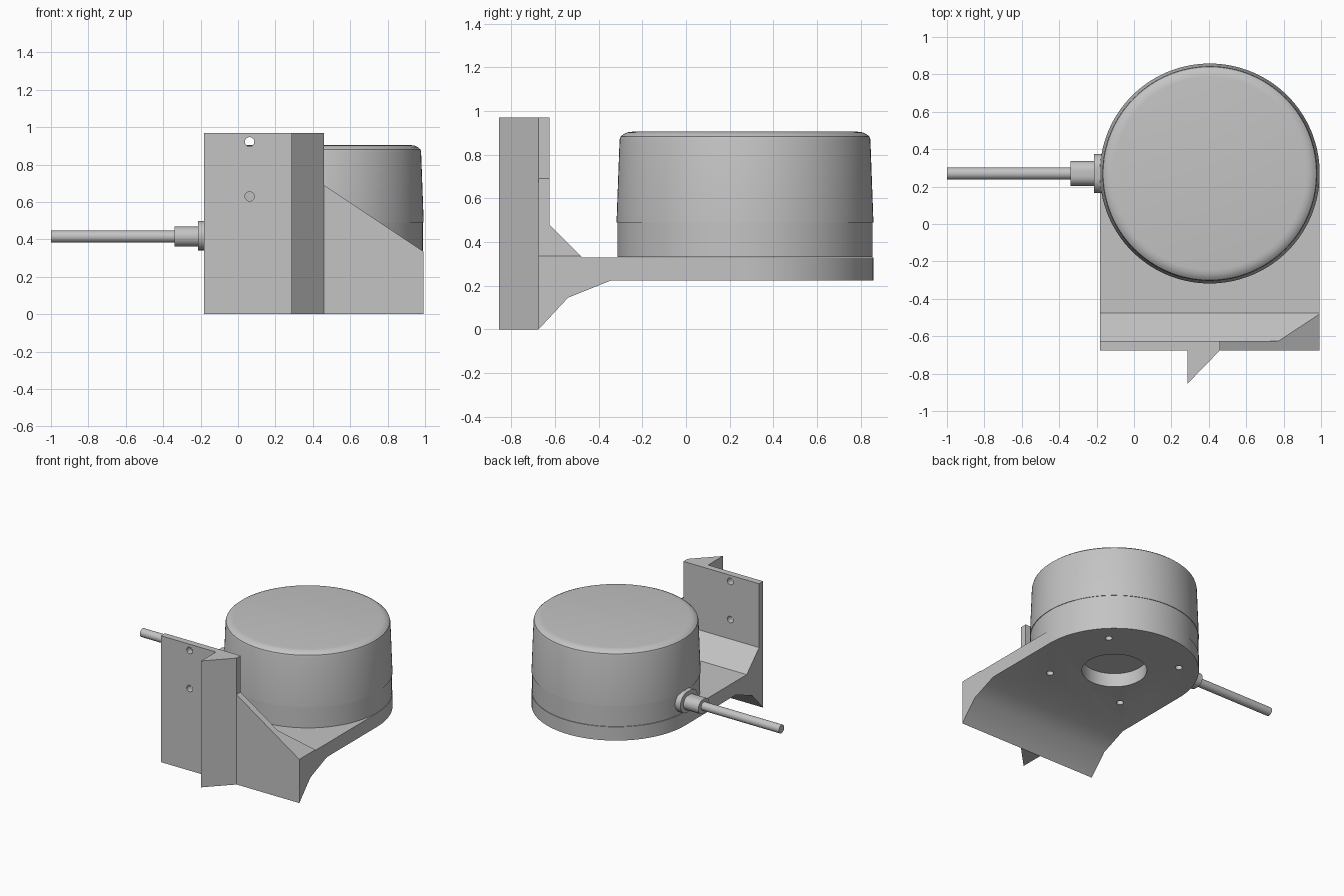
import bpy
import bmesh
from math import sin, cos, pi, radians
from mathutils import Matrix, Vector

if "Cube" in bpy.data.objects:
    bpy.data.objects.remove(bpy.data.objects["Cube"], do_unlink=True)

grey = bpy.data.materials.new("light grey")
grey.use_nodes = True
grey.diffuse_color = (0.55, 0.55, 0.55, 1)
grey.node_tree.nodes["Principled BSDF"].inputs["Base Color"].default_value = (0.55, 0.55, 0.55, 1)

CX, CY = 0.405, 0.27      # axis of the round housing
R = 0.588                 # radius of the plate end


def new_object(name, bm):
    bmesh.ops.recalc_face_normals(bm, faces=bm.faces)
    mesh = bpy.data.meshes.new(name)
    bm.to_mesh(mesh)
    bm.free()
    mesh.materials.append(grey)
    obj = bpy.data.objects.new(name, mesh)
    bpy.context.collection.objects.link(obj)
    return obj


def prism(name, outline, axis, start, end):
    """Extrude a closed outline of the two other axes along the given axis."""
    def place(a, b, c):
        return {"x": (c, a, b), "y": (a, c, b), "z": (a, b, c)}[axis]
    bm = bmesh.new()
    face = bm.faces.new([bm.verts.new(place(a, b, start)) for a, b in outline])
    moved = bmesh.ops.extrude_face_region(bm, geom=[face])
    verts = [v for v in moved["geom"] if isinstance(v, bmesh.types.BMVert)]
    shift = Vector(place(0, 0, end - start))
    bmesh.ops.translate(bm, verts=verts, vec=shift)
    return new_object(name, bm)


def arc(cx, cy, r, a0, a1, n):
    return [(cx + r * cos(a0 + (a1 - a0) * i / n), cy + r * sin(a0 + (a1 - a0) * i / n))
            for i in range(n + 1)]


def circle(cx, cy, r, n=32):
    return arc(cx, cy, r, 0, 2 * pi, n)[:-1]


def lathe(name, profile, steps=128):
    bm = bmesh.new()
    verts = [bm.verts.new((r, 0, z)) for r, z in profile]
    edges = [bm.edges.new(pair) for pair in zip(verts, verts[1:])]
    bmesh.ops.spin(bm, geom=verts + edges, cent=(0, 0, 0), axis=(0, 0, 1),
                   angle=2 * pi, steps=steps)
    bmesh.ops.remove_doubles(bm, verts=bm.verts, dist=0.0005)
    bmesh.ops.translate(bm, verts=bm.verts, vec=(CX, CY, 0))
    return new_object(name, bm)


def combine(target, other, operation):
    mod = target.modifiers.new("cut", "BOOLEAN")
    mod.operation, mod.object, mod.solver = operation, other, "EXACT"
    bpy.ops.object.select_all(action="DESELECT")
    bpy.context.view_layer.objects.active = target
    target.select_set(True)
    bpy.ops.object.modifier_apply(modifier=mod.name)
    bpy.data.objects.remove(other, do_unlink=True)


def smooth(obj):
    bpy.ops.object.select_all(action="DESELECT")
    bpy.context.view_layer.objects.active = obj
    obj.select_set(True)
    bpy.ops.object.shade_smooth_by_angle(angle=radians(30))


# Bracket: side profile intersected with the plan outline
side = [(-0.855, 0), (-0.675, 0), (-0.54, 0.145), (-0.34, 0.225), (0.9, 0.225),
        (0.9, 0.33), (-0.475, 0.33), (-0.625, 0.48), (-0.625, 0.97), (-0.855, 0.97)]
plan = [(CX - R, -0.675), (0.285, -0.675), (0.285, -0.855), (0.46, -0.675),
        (CX + R, -0.675)] + arc(CX, CY, R, 0, pi, 64)
bracket = prism("bracket", side, "x", -0.4, 1.2)
combine(bracket, prism("plan_cutter", plan, "z", -0.1, 1.1), "INTERSECT")

# Sloped corner of the wall
slope = [(0.46, 0.69), (0.46, 1.2), (1.2, 1.2), (1.2, 0.335), (CX + R, 0.335)]
combine(bracket, prism("slope_cutter", slope, "y", -1, -0.4), "DIFFERENCE")

# Holes in the wall, and the bore and screw holes in the plate
for z in (0.63, 0.922):
    combine(bracket, prism("wall_hole", circle(0.062, z, 0.025), "y", -0.8, -0.5), "DIFFERENCE")
combine(bracket, prism("bore", circle(CX, CY, 0.226, 64), "z", 0.1, 0.5), "DIFFERENCE")
for sx in (-1, 1):
    for sy in (-1, 1):
        hole = circle(CX + sx * 0.318, CY + sy * 0.318, 0.025)
        combine(bracket, prism("screw_hole", hole, "z", 0.1, 0.5), "DIFFERENCE")
smooth(bracket)

# Round housing: straight base and tapered lid with a rounded rim
smooth(lathe("housing_base", [(0, 0.331), (0.584, 0.331), (0.584, 0.492), (0, 0.492)]))
rim = [(0.515, 0.905), (0.538, 0.902), (0.557, 0.893), (0.57, 0.882), (0.574, 0.868)]
smooth(lathe("housing_lid", [(0, 0.49), (0.588, 0.49)] + rim[::-1] + [(0, 0.905)]))

# Cable with its sleeve and oval flange
flange = arc(CY + 0.027, 0.42, 0.078, -pi / 2, pi / 2, 16) + \
    arc(CY - 0.027, 0.42, 0.078, pi / 2, 3 * pi / 2, 16)
sleeve = arc(CY + 0.014, 0.415, 0.053, -pi / 2, pi / 2, 16) + \
    arc(CY - 0.014, 0.415, 0.053, pi / 2, 3 * pi / 2, 16)
smooth(prism("cable_flange", flange, "x", -0.215, -0.15))
smooth(prism("cable_sleeve", sleeve, "x", -0.34, -0.21))
smooth(prism("cable", circle(CY, 0.415, 0.032), "x", -1, -0.33))
